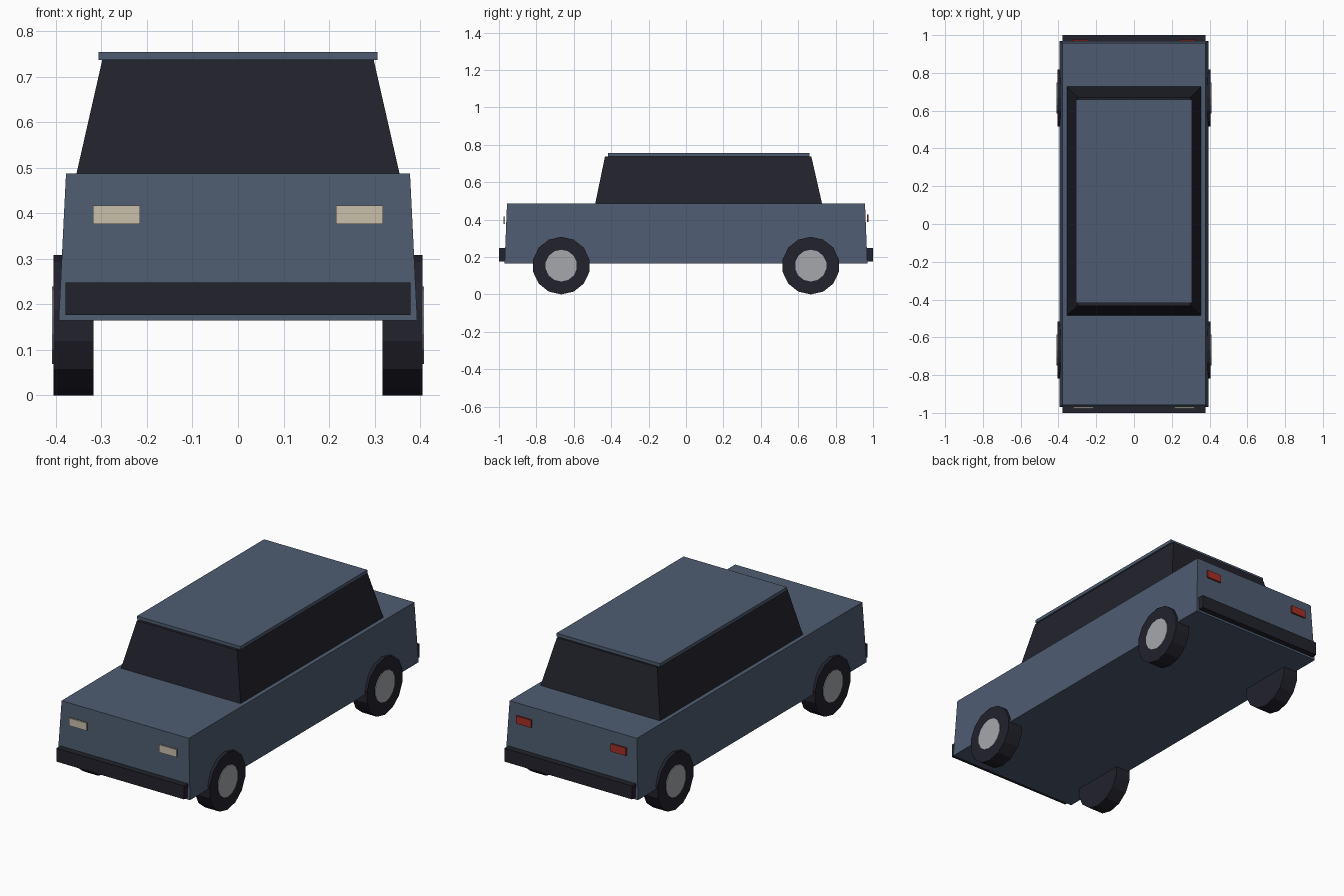
import bpy
import bmesh
import math
from mathutils import Matrix

cube = bpy.data.objects.get("Cube")
if cube:
    bpy.data.objects.remove(cube, do_unlink=True)


def material(name, rgb):
    mat = bpy.data.materials.new(name)
    mat.use_nodes = True
    colour = (*rgb, 1)
    mat.diffuse_color = colour
    mat.node_tree.nodes["Principled BSDF"].inputs["Base Color"].default_value = colour
    return mat


paint = material("slate blue paint", (0.076, 0.107, 0.165))
dark = material("dark glass and rubber", (0.016, 0.016, 0.025))
metal = material("hub grey", (0.38, 0.39, 0.41))
cream = material("headlight cream", (0.58, 0.53, 0.41))
red = material("tail light red", (0.38, 0.03, 0.02))


def finish(name, bm, mat):
    bmesh.ops.recalc_face_normals(bm, faces=bm.faces)
    mesh = bpy.data.meshes.new(name)
    bm.to_mesh(mesh)
    bm.free()
    mesh.materials.append(mat)
    obj = bpy.data.objects.new(name, mesh)
    bpy.context.collection.objects.link(obj)
    return obj


def block(name, mat, x, y, z, top_x=None, top_y=None):
    """Box spanning the given ranges, optionally tapering to a smaller top."""
    top_x, top_y = top_x or x, top_y or y
    bm = bmesh.new()
    bmesh.ops.create_cube(bm, size=1)
    for v in bm.verts:
        up = v.co.z > 0
        xs, ys = (top_x, top_y) if up else (x, y)
        v.co = (xs[v.co.x > 0], ys[v.co.y > 0], z[up])
    return finish(name, bm, mat)


def disc(name, mat, radius, x, y, z):
    """Fourteen-sided cylinder lying along x, with a corner at the top."""
    bm = bmesh.new()
    bmesh.ops.create_cone(bm, cap_ends=True, segments=14, radius1=radius,
                          radius2=radius, depth=abs(x[1] - x[0]))
    # Put a corner on the vertical axis whatever the cone's starting angle
    v = bm.verts[:][0].co
    spin = Matrix.Rotation(-math.atan2(v.y, v.x), 4, 'Z')
    place = Matrix.Translation(((x[0] + x[1]) / 2, y, z))
    bm.transform(place @ Matrix.Rotation(math.pi / 2, 4, 'Y') @ spin)
    return finish(name, bm, mat)


def both(half):
    return (-half, half)


# Body, cabin and roof
block("body", paint, both(0.394), both(0.97), (0.164, 0.487), both(0.378), both(0.957))
block("cabin_glass", dark, both(0.355), (-0.485, 0.727), (0.487, 0.738),
      both(0.298), (-0.433, 0.67))
block("roof", paint, both(0.307), (-0.418, 0.66), (0.737, 0.755))

# Bumpers
block("front_bumper", dark, both(0.379), (-1, -0.965), (0.176, 0.248))
block("rear_bumper", dark, both(0.379), (0.965, 1), (0.176, 0.248))

# Lights and wheels on each side
for side, s in (("right", -1), ("left", 1)):
    lamp_x = sorted((s * 0.215, s * 0.319))
    block(side + "_headlight", cream, lamp_x, (-0.977, -0.968), (0.376, 0.417))
    tail_x = sorted((s * 0.237, s * 0.326))
    block(side + "_tail_light", red, tail_x, (0.968, 0.977), (0.386, 0.427))
    for end, y in (("front", -0.667), ("rear", 0.667)):
        disc(f"{end}_{side}_wheel", dark, 0.154, (s * 0.317, s * 0.405), y, 0.154)
        disc(f"{end}_{side}_hub", metal, 0.085, (s * 0.385, s * 0.409), y, 0.154)
